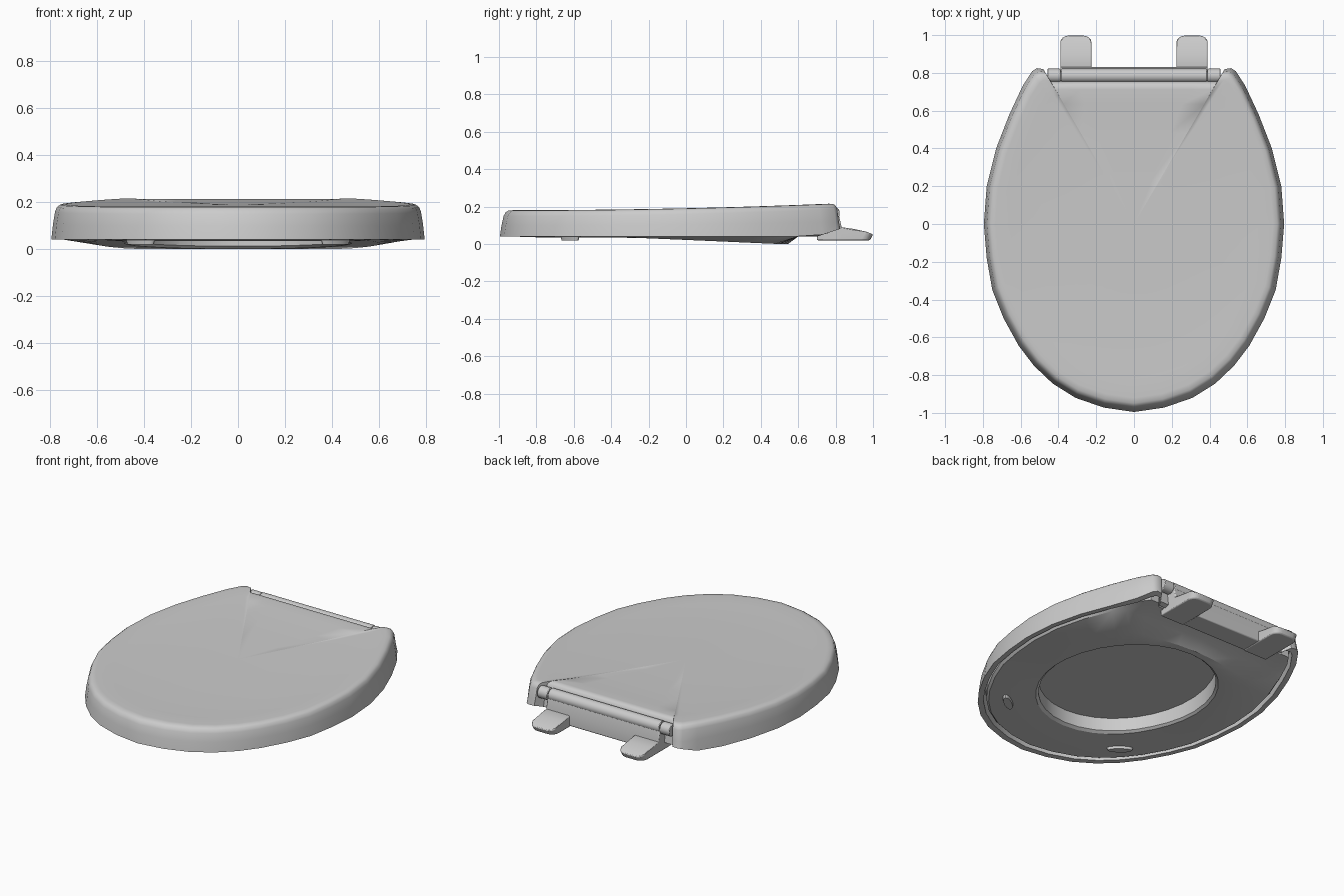
import bpy, bmesh, math
from mathutils import Vector

if "Cube" in bpy.data.objects:
    bpy.data.objects.remove(bpy.data.objects["Cube"])


def finish(name, bm, angle=35, bevel=0):
    bmesh.ops.recalc_face_normals(bm, faces=bm.faces)
    me = bpy.data.meshes.new(name)
    bm.to_mesh(me)
    bm.free()
    ob = bpy.data.objects.new(name, me)
    bpy.context.collection.objects.link(ob)
    if bevel:
        m = ob.modifiers.new("bevel", 'BEVEL')
        m.width, m.segments, m.limit_method = bevel, 2, 'ANGLE'
    bpy.ops.object.select_all(action='DESELECT')
    ob.select_set(True)
    bpy.context.view_layer.objects.active = ob
    bpy.ops.object.shade_smooth_by_angle(angle=math.radians(angle))
    return ob


def loft(name, rings, closed=False, angle=35):
    """Bridge equal-sized rings; join last to first, or cap both ends with a fan."""
    bm = bmesh.new()
    loops = [[bm.verts.new(p) for p in r] for r in rings]
    n = len(loops[0])
    pairs = list(zip(loops, loops[1:]))
    if closed:
        pairs.append((loops[-1], loops[0]))
    for a, b in pairs:
        for i in range(n):
            j = (i + 1) % n
            bm.faces.new((a[i], a[j], b[j], b[i]))
    if not closed:
        for loop in (loops[0], loops[-1]):
            z = sum(v.co.z for v in loop) / n
            c = bm.verts.new((0, 0, z))
            for i in range(n):
                bm.faces.new((loop[i], loop[(i + 1) % n], c))
    return finish(name, bm, angle)


def extrude_x(name, profile, x0, x1, bevel=0.0, round_back=0.0):
    """Extrude a (y, z) profile from x0 to x1, optionally rounding the rear corners."""
    bm = bmesh.new()
    f = bm.faces.new([bm.verts.new((x0, y, z)) for y, z in profile])
    ext = bmesh.ops.extrude_face_region(bm, geom=[f])
    bmesh.ops.translate(bm, vec=(x1 - x0, 0, 0),
                        verts=[v for v in ext['geom'] if isinstance(v, bmesh.types.BMVert)])
    if round_back:
        edges = [e for e in bm.edges if all(v.co.y > 0.98 for v in e.verts)
                 and abs(e.verts[0].co.x - e.verts[1].co.x) < 1e-4]
        bmesh.ops.bevel(bm, geom=edges, offset=round_back, segments=4, profile=0.5, affect='EDGES')
    return finish(name, bm, 35, bevel)


def cylinder_x(name, x0, x1, y, z, r):
    prof = [(y + r * math.cos(t), z + r * math.sin(t))
            for t in (2 * math.pi * i / 24 for i in range(24))]
    return extrude_x(name, prof, x0, x1, 0.004)


# Plan outline of the lid, right half from front to back, then mirrored
half = [(0, -.995), (.16, -.972), (.31, -.92), (.43, -.845), (.53, -.75), (.61, -.645),
        (.69, -.5), (.75, -.35), (.78, -.18), (.795, 0), (.78, .2), (.73, .4), (.66, .58),
        (.59, .73), (.54, .808), (.515, .825), (.48, .82), (.45, .77), (.31, .77),
        (.155, .77), (0, .77)]
outline = half + [(-x, y) for x, y in half[-2:0:-1]]


def top_z(y):
    return .18 + .036 * max(0, (y + .9) / 1.7) ** 2


def rim_z(y):
    return .04 + max(0, y - .7) / .12 * .04


def ring(d, zf):
    s = 1 - d / .8
    return [(x * s, y * s, zf(y * s)) for x, y in outline]


# Lid: hollow shell with a rounded, slightly dished top
loft("lid", [
    ring(.035, lambda y: .13),
    ring(.03, rim_z),
    ring(.0, rim_z),
    ring(.007, lambda y: .1 + (top_z(y) - .18) * .5),
    ring(.016, lambda y: top_z(y) - .03),
    ring(.024, lambda y: top_z(y) - .011),
    ring(.037, lambda y: top_z(y) - .001),
    ring(.06, lambda y: top_z(y) + .001),
    ring(.14, lambda y: top_z(y) - .002),
    ring(.3, lambda y: top_z(y) - .004),
    ring(.55, lambda y: top_z(y) - .004),
], angle=50)


# Seat: ring with an oval opening, its underside falling towards the back
def seat_z(y):
    return min(.035, max(0, .035 - .035 * (y + .3) / .8))


def seat_outer(s, back):
    return [(x * s, min(y * s, back)) for x, y in outline]


hole = []
for x, y in outline:
    t = math.atan2(y + .06, x)
    k = 1 / math.hypot(math.cos(t) / .47, math.sin(t) / .55)
    hole.append((k * math.cos(t), -.06 + k * math.sin(t)))
edge = seat_outer(.93, .6)
mid = [((a + c) / 2, (b + d) / 2) for (a, b), (c, d) in zip(hole, edge)]
tail = seat_outer(.945, .76)
loft("seat", [
    [(x, y, .128) for x, y in hole],
    [(x, y, seat_z(y) + .012) for x, y in hole],
    [(x * 1.03, y * 1.03, seat_z(y)) for x, y in hole],
    [(x, y, seat_z(y)) for x, y in mid],
    [(x, y, .04) for x, y in edge],
    [(x, y, .056) for x, y in tail],
    [(x, y, .128) for x, y in tail],
], closed=True, angle=30)

# Hinge: barrel, cover plate, end knuckles and mounting tabs
cylinder_x("hinge_barrel", -.385, .385, .785, .165, .037)
extrude_x("hinge_plate", [(.7, .025), (.7, .06), (.755, .15), (.815, .165), (.832, .09), (.832, .025)],
          -.39, .39, .006)
tab = [(.7, .02), (.7, .045), (.82, .092), (.9, .08), (.965, .066), (1.0, .052), (.985, .02)]
for side, name in ((1, "right"), (-1, "left")):
    a, b = sorted((side * .39, side * .458))
    cylinder_x("hinge_knuckle_" + name, a, b, .785, .163, .037)
    a, b = sorted((side * .225, side * .39))
    extrude_x("mounting_tab_" + name, tab, a, b, .006, .045)

    # Bumper pads under the front of the seat
    bm = bmesh.new()
    bmesh.ops.create_cone(bm, cap_ends=True, segments=24, radius1=.8, radius2=1, depth=1)
    for v in bm.verts:
        v.co = Vector((v.co.x * .085, v.co.y * .028, v.co.z * .04 + .04))
    pad = finish("bumper_" + name, bm)
    pad.location = (side * .415, -.62, 0)
    pad.rotation_euler.z = side * math.radians(38)
